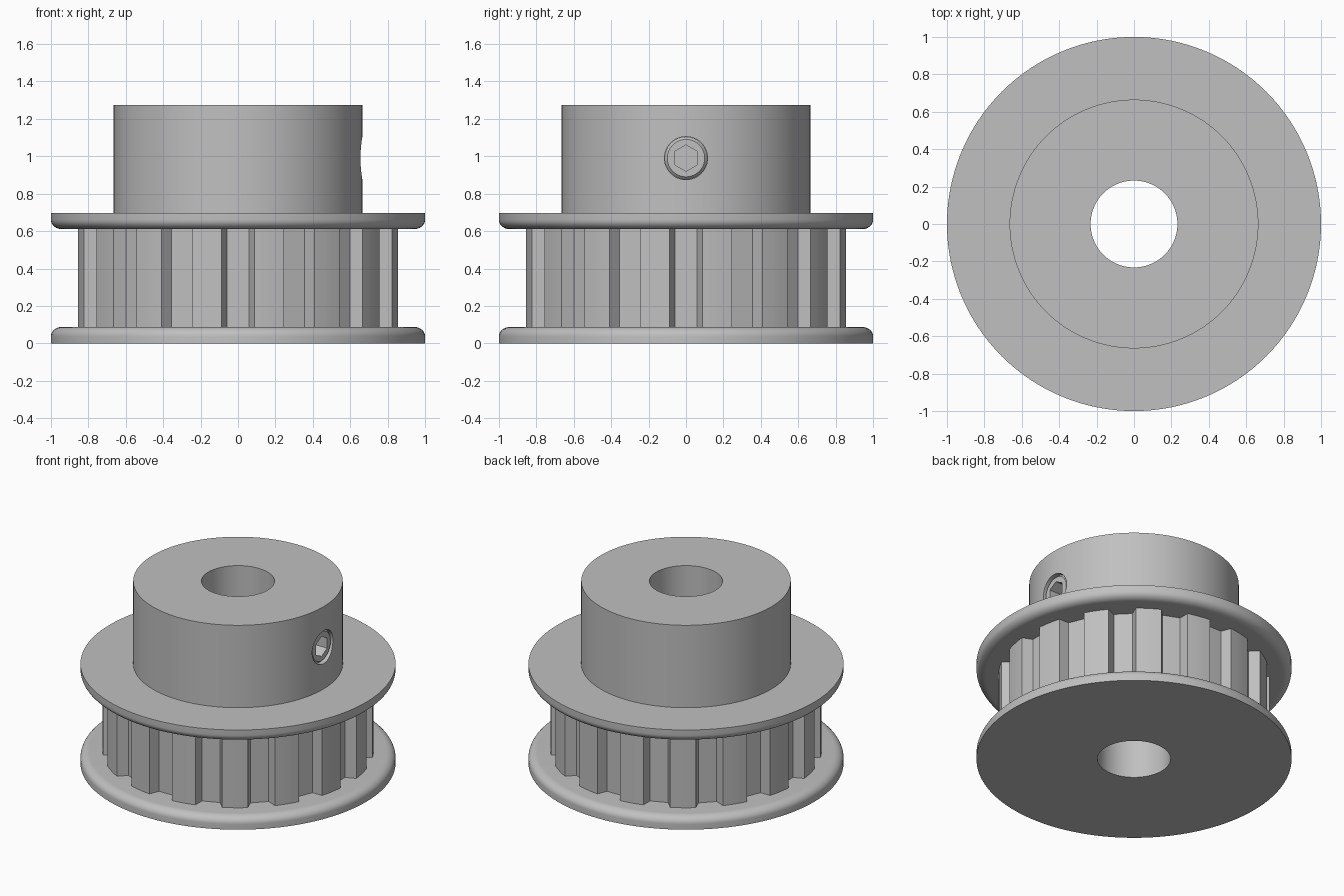
import bpy, bmesh
from math import sin, cos, radians, pi, tau
from mathutils import Matrix

cube = bpy.data.objects.get("Cube")
if cube:
    bpy.data.objects.remove(cube, do_unlink=True)

metal = bpy.data.materials.new("grey metal")
metal.use_nodes = True
GREY = (0.527, 0.527, 0.527, 1)
metal.diffuse_color = GREY
metal.node_tree.nodes["Principled BSDF"].inputs["Base Color"].default_value = GREY

BORE, HUB, FLANGE_H, FLANGE_Z = 0.232, 0.665, 0.088, 0.698
TEETH, TIP, ROOT = 16, 0.86, 0.79


def circle(count):
    return [tau * i / count for i in range(count)]


def loft(name, angles, sections, wrap=True):
    """Join rings of (radius or radius list, height); wrap joins last to first, else caps."""
    bm = bmesh.new()
    rings = []
    for radius, z in sections:
        radii = radius if isinstance(radius, list) else [radius] * len(angles)
        rings.append([bm.verts.new((r * cos(a), r * sin(a), z)) for r, a in zip(radii, angles)])
    pairs = list(zip(rings, rings[1:]))
    if wrap:
        pairs.append((rings[-1], rings[0]))
    else:
        bm.faces.new(rings[0])
        bm.faces.new(rings[-1])
    n = len(angles)
    for low, high in pairs:
        for i in range(n):
            j = (i + 1) % n
            bm.faces.new((low[i], low[j], high[j], high[i]))
    bmesh.ops.recalc_face_normals(bm, faces=bm.faces)
    mesh = bpy.data.meshes.new(name)
    bm.to_mesh(mesh)
    bm.free()
    mesh.materials.append(metal)
    obj = bpy.data.objects.new(name, mesh)
    bpy.context.collection.objects.link(obj)
    return obj


def activate(obj):
    bpy.ops.object.select_all(action='DESELECT')
    obj.select_set(True)
    bpy.context.view_layer.objects.active = obj


def smooth(obj):
    activate(obj)
    bpy.ops.object.shade_smooth_by_angle(angle=radians(30))


# Flanges: flat outside, rounded rim on the side facing the belt
def flange(name, inner, flat_z, direction):
    rim = [(0.94 + 0.06 * cos(t), 0.038 + 0.05 * sin(t))
           for t in (pi / 2 * i / 8 for i in range(9))]
    profile = [(inner, 0), (1, 0)] + rim + [(inner, FLANGE_H)]
    smooth(loft(name, circle(128), [(r, flat_z + direction * h) for r, h in profile]))


flange("lower_flange", BORE, 0, 1)
flange("upper_flange", HUB - 0.02, FLANGE_Z, -1)

# Toothed belt ring: flat grooves with sloping walls between arced teeth
angles, radii = [], []
pitch = 360 / TEETH
for k in range(TEETH):
    for offset, r in ((-4.3, ROOT), (4.3, ROOT), (5.8, TIP), (9.4, TIP),
                      (pitch - 9.4, TIP), (pitch - 5.8, TIP)):
        angles.append(radians(k * pitch + offset))
        radii.append(r)
low, high = FLANGE_H - 0.01, FLANGE_Z - FLANGE_H + 0.01
smooth(loft("toothed_ring", angles,
            [(0.6, low), (radii, low), (radii, high), (0.6, high)]))

# Hub with the bore, running up from the lower flange
hub = loft("hub", circle(128),
           [(BORE, FLANGE_H), (HUB, FLANGE_H), (HUB, 1.275), (BORE, 1.275)])

# Radial hole for the set screw
cutter = loft("screw_hole_cutter", circle(48), [(0.115, 0.45), (0.115, 0.8)], wrap=False)
sideways = Matrix.Translation((0, 0, 0.99)) @ Matrix.Rotation(pi / 2, 4, 'Y')
cutter.data.transform(sideways)
cutter.hide_render = True
hole = hub.modifiers.new("screw hole", 'BOOLEAN')
hole.operation = 'DIFFERENCE'
hole.solver = 'EXACT'
hole.object = cutter
activate(hub)
bpy.ops.object.modifier_apply(modifier=hole.name)
bpy.data.objects.remove(cutter, do_unlink=True)
smooth(hub)

# Set screw: chamfered end with a hexagonal socket
turn = circle(48)
hexagon = [0.07 * cos(pi / 6) / cos(a % (pi / 3) - pi / 6) for a in turn]
screw = loft("set_screw", turn,
             [(0.1145, 0.46), (0.1145, 0.632), (0.1, 0.647), (hexagon, 0.647), (hexagon, 0.56)],
             wrap=False)
screw.data.transform(sideways)
smooth(screw)
